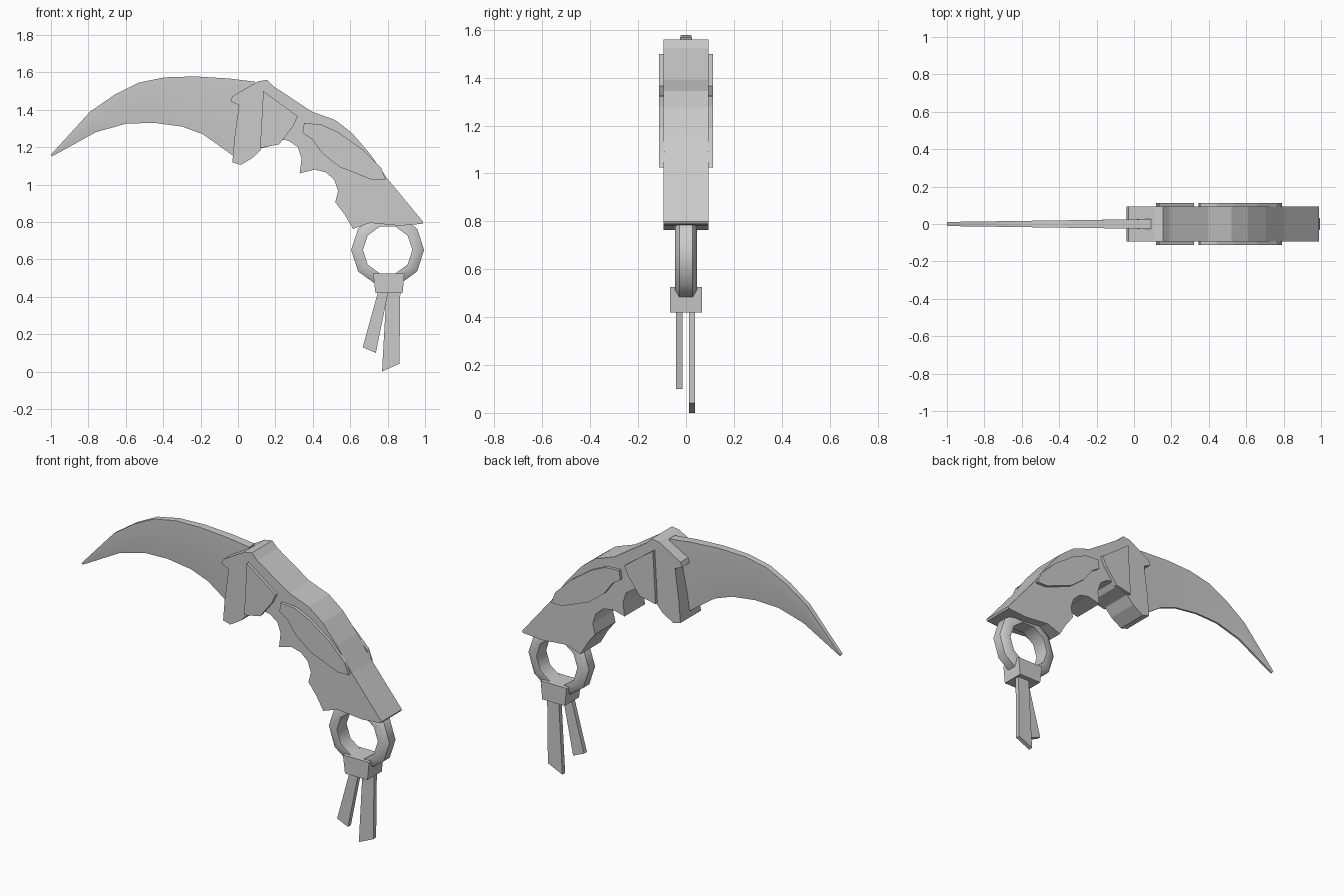
import bpy, bmesh, math
from mathutils import Vector

cube = bpy.data.objects.get("Cube")
if cube:
    bpy.data.objects.remove(cube, do_unlink=True)

steel = bpy.data.materials.new("plain grey")
steel.use_nodes = True
GREY = (0.6, 0.6, 0.6, 1)
steel.diffuse_color = GREY
steel.node_tree.nodes["Principled BSDF"].inputs["Base Color"].default_value = GREY


def finish(name, bm, smooth=None):
    bmesh.ops.recalc_face_normals(bm, faces=bm.faces)
    mesh = bpy.data.meshes.new(name)
    bm.to_mesh(mesh)
    bm.free()
    mesh.materials.append(steel)
    obj = bpy.data.objects.new(name, mesh)
    bpy.context.collection.objects.link(obj)
    if smooth:
        bpy.ops.object.select_all(action='DESELECT')
        obj.select_set(True)
        bpy.context.view_layer.objects.active = obj
        bpy.ops.object.shade_smooth_by_angle(angle=math.radians(smooth))
    return obj


def slab(name, outline, y0, y1):
    """Extrude an x-z outline from y0 to y1."""
    bm = bmesh.new()
    face = bm.faces.new([bm.verts.new((x, y0, z)) for x, z in outline])
    out = bmesh.ops.extrude_face_region(bm, geom=[face])
    moved = [v for v in out["geom"] if isinstance(v, bmesh.types.BMVert)]
    bmesh.ops.translate(bm, verts=moved, vec=(0, y1 - y0, 0))
    big = [f for f in bm.faces if len(f.verts) > 4]
    bmesh.ops.triangulate(bm, faces=big)
    return finish(name, bm)


def loft(name, rings, closed=False, smooth=None):
    """Bridge equal-sized loops of points."""
    bm = bmesh.new()
    loops = [[bm.verts.new(p) for p in ring] for ring in rings]
    n = len(loops[0])
    pairs = list(zip(loops, loops[1:]))
    if closed:
        pairs.append((loops[-1], loops[0]))
    else:
        bm.faces.new(loops[0])
        bm.faces.new(loops[-1])
    for a, b in pairs:
        for i in range(n):
            j = (i + 1) % n
            bm.faces.new((a[i], a[j], b[j], b[i]))
    return finish(name, bm, smooth)


# Curved blade: thick spine, bevelled towards the inner edge
spine = [(-1, 1.16), (-.79, 1.39), (-.66, 1.48), (-.53, 1.545), (-.39, 1.573),
         (-.23, 1.578), (-.05, 1.567), (.09, 1.55)]
edge = [(-.995, 1.15), (-.76, 1.28), (-.6, 1.325), (-.45, 1.33), (-.3, 1.31),
        (-.19, 1.27), (-.09, 1.2), (.02, 1.12)]
sections = []
for (sx, sz), (ex, ez) in zip(spine, edge):
    top, low = Vector((sx, 0, sz)), Vector((ex, 0, ez))
    mid = top.lerp(low, .38)
    half = Vector((0, .011 + .014 * (sx + 1), 0))
    thin = Vector((0, .006, 0))
    sections.append([top + half, mid + half, low + thin,
                     low - thin, mid - half, top - half])
loft("blade", sections, smooth=25)

# Handle with guard and finger grooves
slab("handle", [
    (-.03, 1.472), (.107, 1.552), (.155, 1.56), (.19, 1.525), (.395, 1.39),
    (.52, 1.345), (.61, 1.275), (.705, 1.165), (.8, 1.03), (.99, .8),
    (.985, .79), (.865, .78), (.705, .795), (.615, .763), (.57, .84),
    (.52, .905), (.535, .965), (.515, 1.025), (.47, 1.065), (.41, 1.08),
    (.33, 1.06), (.34, 1.14), (.32, 1.2), (.27, 1.235), (.235, 1.24),
    (.21, 1.215), (.13, 1.195), (.085, 1.147), (.016, 1.105), (-.03, 1.118),
    (-.02, 1.24), (.005, 1.425), (-.04, 1.445)], -.094, .094)

# Raised plates on both sides
guard_plate = [(.135, 1.5), (.32, 1.365), (.295, 1.312), (.22, 1.215), (.118, 1.195)]
grip_plate = [(.353, 1.328), (.443, 1.322), (.535, 1.28), (.663, 1.19),
              (.765, 1.09), (.79, 1.024), (.72, 1.024), (.545, 1.093),
              (.45, 1.168), (.395, 1.243), (.345, 1.275)]
for side, s in (("right", -1), ("left", 1)):
    word = "front" if s < 0 else "back"
    slab("guard_plate_" + word, guard_plate, s * .09, s * .112)
    slab("grip_plate_" + word, grip_plate, s * .09, s * .112)

# Ten-sided finger ring with a chamfered outer rim
profile = [(.132, -.045), (.172, -.045), (.195, -.028),
           (.195, .028), (.172, .045), (.132, .045)]
rings = []
for k in range(10):
    a = k * math.tau / 10
    rings.append([(.8 + r * math.cos(a), y, .65 + r * math.sin(a)) for r, y in profile])
loft("finger_ring", rings, closed=True, smooth=38)

# Cord clamp and two hanging straps
slab("clamp", [(.722, .525), (.89, .525), (.88, .42), (.735, .42)], -.066, .066)
slab("front_strap", [(.755, .45), (.808, .45), (.737, .1), (.667, .13)], -.041, -.014)
slab("back_strap", [(.795, .45), (.868, .45), (.863, .042), (.77, 0)], .012, .038)
